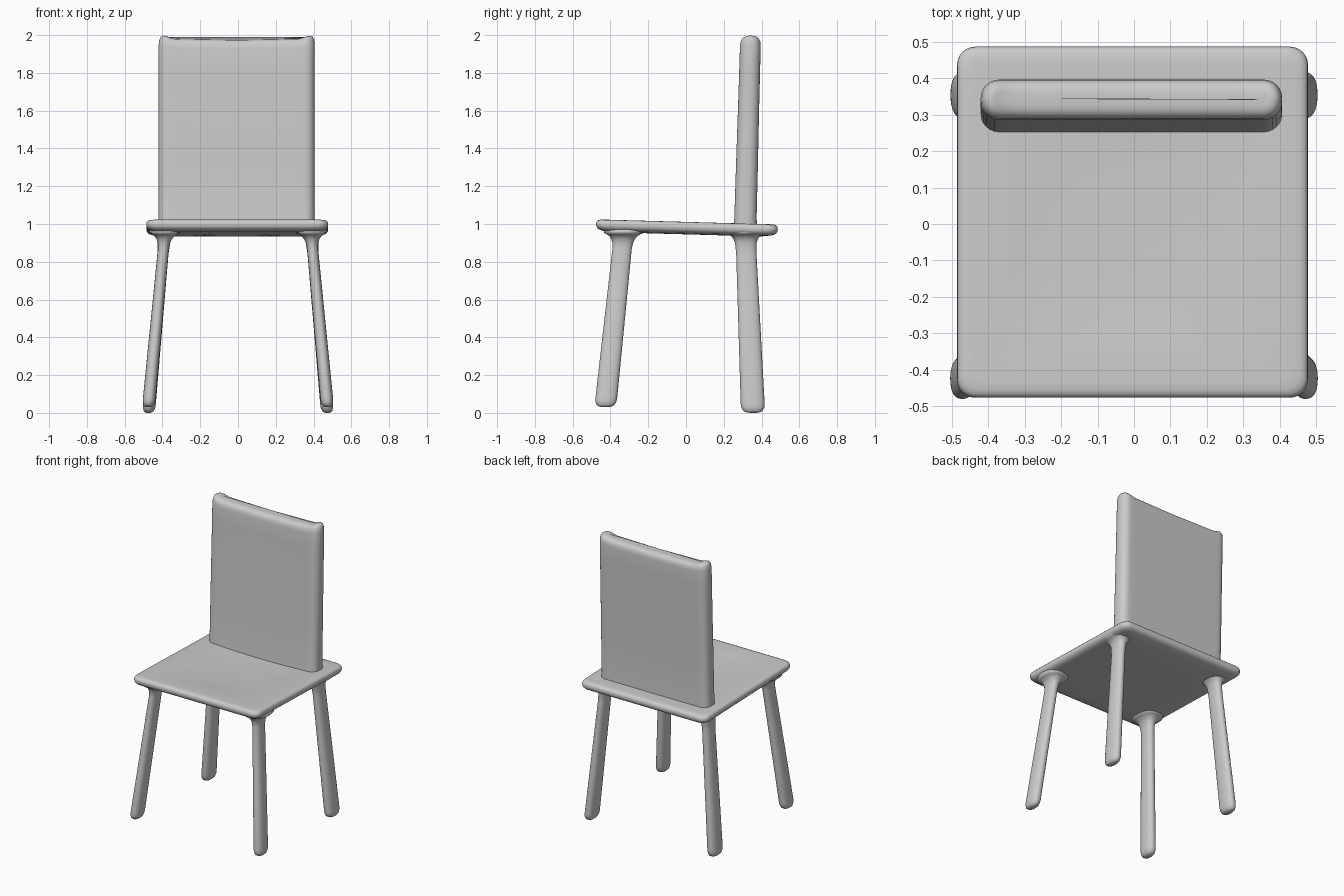
import bpy, bmesh, math

if "Cube" in bpy.data.objects:
    bpy.data.objects.remove(bpy.data.objects["Cube"])

grey = bpy.data.materials.new("light grey")
grey.diffuse_color = (0.6, 0.6, 0.6, 1)
grey.use_nodes = True
grey.node_tree.nodes["Principled BSDF"].inputs["Base Color"].default_value = grey.diffuse_color


def rounded_rect(hw, hd, r, seg=6, side=14):
    """Outline of a rounded rectangle with extra points along each side."""
    r = min(r, hw * 0.98, hd * 0.98)
    corners = [(hw - r, hd - r, 0), (r - hw, hd - r, 90),
               (r - hw, r - hd, 180), (hw - r, r - hd, 270)]
    arcs = [[(cx + r * math.cos(math.radians(a + 90 * i / seg)),
              cy + r * math.sin(math.radians(a + 90 * i / seg)))
             for i in range(seg + 1)] for cx, cy, a in corners]
    pts = []
    for k, arc in enumerate(arcs):
        pts += arc
        p, q = arc[-1], arcs[(k + 1) % 4][0]
        pts += [(p[0] + (q[0] - p[0]) * i / side, p[1] + (q[1] - p[1]) * i / side)
                for i in range(1, side)]
    return pts


def ellipse(rx, ry, n=32, power=0.85):
    out = []
    for i in range(n):
        c, s = math.cos(2 * math.pi * i / n), math.sin(2 * math.pi * i / n)
        out.append((rx * math.copysign(abs(c) ** power, c),
                    ry * math.copysign(abs(s) ** power, s)))
    return out


def loft(name, rings):
    """Skin a stack of equal-length rings of 3D points and cap both ends."""
    bm = bmesh.new()
    vs = [[bm.verts.new(p) for p in ring] for ring in rings]
    n = len(vs[0])
    for a, b in zip(vs, vs[1:]):
        for i in range(n):
            j = (i + 1) % n
            bm.faces.new((a[i], a[j], b[j], b[i]))
    bm.faces.new(vs[0][::-1])
    bm.faces.new(vs[-1])
    bmesh.ops.recalc_face_normals(bm, faces=bm.faces)
    me = bpy.data.meshes.new(name)
    bm.to_mesh(me)
    bm.free()
    me.materials.append(grey)
    me.shade_smooth()
    ob = bpy.data.objects.new(name, me)
    bpy.context.collection.objects.link(ob)
    return ob


# Seat: tilted slab with rounded rim and a shallow dish on top
# each ring: half size, height at the centre line
profile = [(0.02, 0.945), (0.25, 0.945), (0.40, 0.946), (0.45, 0.952),
           (0.47, 0.96), (0.479, 0.972), (0.481, 0.985), (0.479, 0.998),
           (0.472, 1.006), (0.46, 1.010), (0.44, 1.011), (0.38, 1.010),
           (0.32, 1.007), (0.26, 1.001), (0.18, 0.997), (0.1, 0.996), (0.01, 0.996)]
rings = []
for h, z in profile:
    rings.append([(x - 0.004, y + 0.005, z - 0.028 * y)
                  for x, y in rounded_rect(h, h, max(0.05, 0.48 - h))])
loft("seat", rings)

# Backrest: leaning panel, rounded ends, top edge dipping between the corners
rings = []
back = [(0.96, 0, 0.062), (1.0, 0, 0.062), (1.03, 0, 0.059), (1.3, 0, 0.058),
        (1.6, 0, 0.056), (1.85, 0, 0.055), (1.95, 0, 0.055), (1.975, 0.003, 0.052),
        (1.99, 0.010, 0.044), (1.998, 0.022, 0.031), (2.0, 0.036, 0.016), (2.0, 0.05, 0.002)]
for z, inset, hd in back:
    cy = 0.314 + 0.028 * (z - 1.0)
    ring = []
    for x, y in rounded_rect(0.413 - inset, hd, 0.05, side=24):
        t = min(1, max(0, (0.40 - abs(x)) / 0.08))
        dip = (0.018 * t * t * (3 - 2 * t) + 0.007 * (1 - abs(x) / 0.42)) \
            * max(0, (z - 1.6) / 0.4)
        ring.append((x - 0.007, cy + y, z - dip))
    rings.append(ring)
loft("backrest", rings)


# Legs: splayed oval posts, rounded feet, flared where they meet the seat
def leg(name, foot_z, foot, top, foot_r, top_r):
    stations = [(0.0, 0.25), (0.004, 0.6), (0.012, 0.82), (0.03, 0.96), (0.05, 1.0),
                (0.3, 1.0), (0.6, 1.0), (0.84, 1.0)]
    spec = [(foot_z + d, k, 0) for d, k in stations]
    spec += [(0.90, 1, 0.004), (0.92, 1, 0.012), (0.935, 1, 0.023),
             (0.945, 1, 0.038), (0.953, 1, 0.055), (0.97, 1, 0.055)]
    rings = []
    for z, k, flare in spec:
        t = (z - foot_z) / (0.9 - foot_z)
        mix = lambda a, b: a + (b - a) * t
        cx, cy = mix(foot[0], top[0]), mix(foot[1], top[1])
        rx = mix(foot_r[0], top_r[0]) * k + flare
        ry = mix(foot_r[1], top_r[1]) * k + flare
        rings.append([(cx + x, cy + y, z) for x, y in ellipse(rx, ry)])
    ob = loft(name, rings)
    ob.modifiers.new("mirror", 'MIRROR')


leg("front_legs", 0.03, (0.474, -0.427), (0.392, -0.335), (0.034, 0.058), (0.029, 0.051))
leg("back_legs", 0.0, (0.473, 0.355), (0.392, 0.317), (0.034, 0.064), (0.029, 0.053))
